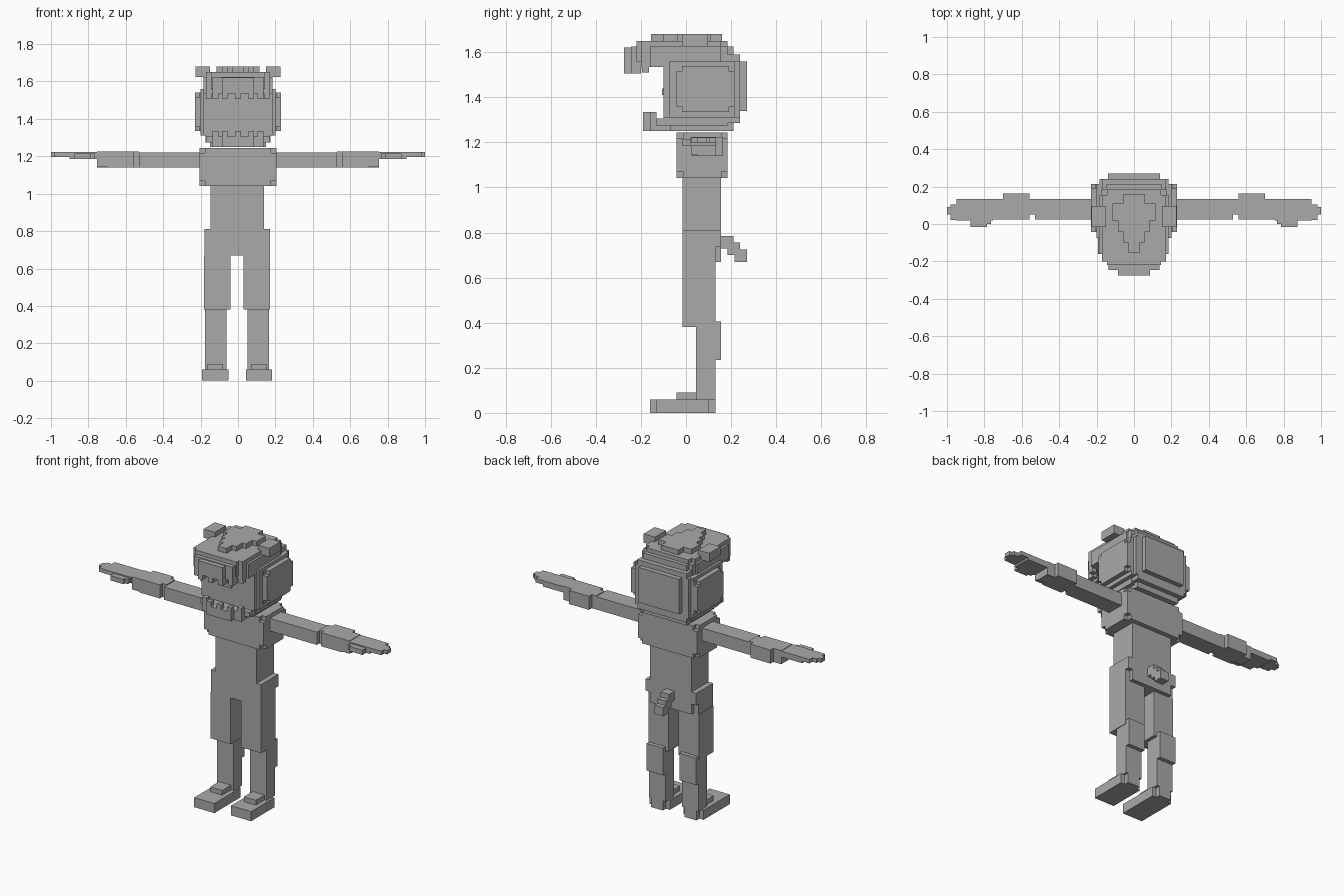
import bpy, bmesh, math

grey = bpy.data.materials.new("plain grey")
grey.diffuse_color = (0.4, 0.4, 0.4, 1)


def part(name, boxes):
    """Union of axis-aligned boxes (x0,x1,y0,y1,z0,z1): keeps only outer faces."""
    cuts = [sorted({round(v, 4) for b in boxes for v in b[2 * a:2 * a + 2]}) for a in range(3)]
    filled = set()
    for b in boxes:
        r = [range(cuts[a].index(round(b[2 * a], 4)), cuts[a].index(round(b[2 * a + 1], 4)))
             for a in range(3)]
        filled.update((i, j, k) for i in r[0] for j in r[1] for k in r[2])
    bm = bmesh.new()
    verts = {}

    def vert(key):
        if key not in verts:
            verts[key] = bm.verts.new([cuts[a][key[a]] for a in range(3)])
        return verts[key]

    for c in filled:
        for a in range(3):
            for side in (0, 1):
                n = list(c)
                n[a] += 2 * side - 1
                if tuple(n) in filled:
                    continue
                ring = []
                for u, v in ((0, 0), (1, 0), (1, 1), (0, 1)):
                    p = list(c)
                    p[a] += side
                    p[(a + 1) % 3] += u
                    p[(a + 2) % 3] += v
                    ring.append(vert(tuple(p)))
                bm.faces.new(ring if side else ring[::-1])
    bmesh.ops.dissolve_limit(bm, angle_limit=math.radians(1), verts=bm.verts, edges=bm.edges)
    me = bpy.data.meshes.new(name)
    bm.to_mesh(me)
    bm.free()
    me.materials.append(grey)
    ob = bpy.data.objects.new(name, me)
    bpy.context.collection.objects.link(ob)
    return ob


def wide(w, y0, y1, z0, z1):
    """Box centred on x = 0."""
    return (-w, w, y0, y1, z0, z1)


def notched(b, s):
    """Box with a small cube missing at each corner."""
    out = []
    for a in range(3):
        c = list(b)
        c[2 * a] += s
        c[2 * a + 1] -= s
        out.append(tuple(c))
    return out


def flip(boxes, mid=0.0):
    """Mirror boxes across x = mid."""
    return [(2 * mid - b[1], 2 * mid - b[0]) + tuple(b[2:]) for b in boxes]


# Torso
part("chest", notched(wide(0.205, -0.042, 0.185, 1.042, 1.245), 0.028))
part("waist", [(-0.146, 0.14, -0.015, 0.155, 0.81, 1.042)])
part("hips", [(-0.178, 0.171, -0.015, 0.155, 0.735, 0.81),
              (-0.146, 0.14, -0.015, 0.155, 0.67, 0.735),
              (-0.178, 0.171, -0.015, 0.13, 0.67, 0.735)])

# Stepped tail
part("tail", [(-0.03, 0.03, 0.155 + 0.03 * i, 0.21 + 0.03 * i, 0.73 - 0.03 * i, 0.785 - 0.03 * i)
              for i in range(3)])

# Legs and feet
MID = -0.005
thigh = [(0.03, 0.171, -0.015, 0.13, 0.38, 0.67)]
shin = [(0.052, 0.167, 0.045, 0.13, 0.06, 0.38),
        (0.052, 0.167, 0.13, 0.155, 0.235, 0.405)]
ankle = [(0.07, 0.153, -0.042, 0.13, 0.06, 0.09)]


def foot(toe):
    return [(0.042, 0.182, toe, 0.1, 0, 0.06), (0.07, 0.153, 0.1, 0.13, 0, 0.06)]


for side, toe in (("right", -0.13), ("left", -0.16)):
    for name, boxes in (("thigh", thigh), ("shin", shin), ("ankle", ankle), ("foot", foot(toe))):
        part(side + "_" + name, boxes if side == "right" else flip(boxes, MID))

# Arms and hands
arm = [(0.205, 0.53, 0.025, 0.134, 1.14, 1.22),
       (0.53, 0.755, 0.05, 0.134, 1.14, 1.225),
       (0.56, 0.70, 0.025, 0.162, 1.14, 1.225),
       (0.70, 0.755, 0.025, 0.134, 1.145, 1.225)]
hand = [(0.755, 0.90, 0.02, 0.134, 1.185, 1.222),
        (0.90, 0.95, 0.02, 0.134, 1.197, 1.222),
        (0.95, 0.98, 0.022, 0.105, 1.197, 1.222),
        (0.98, 1.0, 0.05, 0.09, 1.197, 1.222)]
thumb = [(0.765, 0.875, 0.0, 0.02, 1.185, 1.215),
         (0.785, 0.875, -0.016, 0.0, 1.185, 1.215)]
for name, boxes in (("arm", arm), ("hand", hand), ("thumb", thumb)):
    part("right_" + name, boxes)
    part("left_" + name, flip(boxes))

# Rounded head with cheek plates, hood crown, overhanging muzzle and face
head = [
    wide(0.20, -0.075, 0.215, 1.31, 1.56),
    wide(0.185, -0.1, 0.24, 1.31, 1.56),
    wide(0.17, -0.1, 0.24, 1.285, 1.59),
    wide(0.14, -0.1, 0.27, 1.34, 1.56),
    wide(0.15, -0.07, 0.21, 1.25, 1.625),
    wide(0.175, -0.07, 0.185, 1.275, 1.625),
    wide(0.185, -0.16, 0.155, 1.535, 1.625),
    wide(0.17, -0.2, 0.155, 1.535, 1.65),
    wide(0.145, -0.22, 0.185, 1.56, 1.65),
    wide(0.135, -0.245, 0.0, 1.535, 1.625),
    wide(0.085, -0.275, 0.0, 1.535, 1.62),
]
head += notched(wide(0.23, -0.042, 0.215, 1.335, 1.54), 0.025)
part("head", head)

# Crest plate on the crown, stepping to a point at the front
part("crest", [wide(w, y0, y1, 1.65, 1.68) for w, y0, y1 in (
    (0.06, 0.11, 0.16), (0.115, 0.02, 0.11), (0.085, -0.04, 0.02),
    (0.06, -0.10, -0.04), (0.03, -0.155, -0.10))])

# Small ears
ear = [(0.15, 0.228, -0.015, 0.095, 1.625, 1.68)]
part("right_ear", ear)
part("left_ear", flip(ear))

# Lower jaw
part("jaw", [wide(0.085, -0.19, -0.07, 1.25, 1.305),
             wide(0.135, -0.16, -0.07, 1.25, 1.305),
             wide(0.17, -0.13, -0.07, 1.275, 1.305)])

# Teeth on both jaws
upper, lower = [], []
for x in (-0.07, 0.0, 0.07):
    upper.append((x - 0.015, x + 0.015, -0.275, -0.22, 1.505, 1.535))
    lower.append((x - 0.015, x + 0.015, -0.19, -0.16, 1.305, 1.335))
for x in (-0.12, 0.12):
    upper.append((x - 0.015, x + 0.015, -0.245, -0.2, 1.505, 1.535))
    lower.append((x - 0.015, x + 0.015, -0.16, -0.13, 1.305, 1.335))
for x in (-0.155, 0.155):
    upper.append((x - 0.015, x + 0.015, -0.195, -0.165, 1.51, 1.535))
part("upper_teeth", upper)
part("lower_teeth", lower)

# Thin nose plate
part("nose", [wide(0.03, -0.107, -0.1, 1.41, 1.44)])
